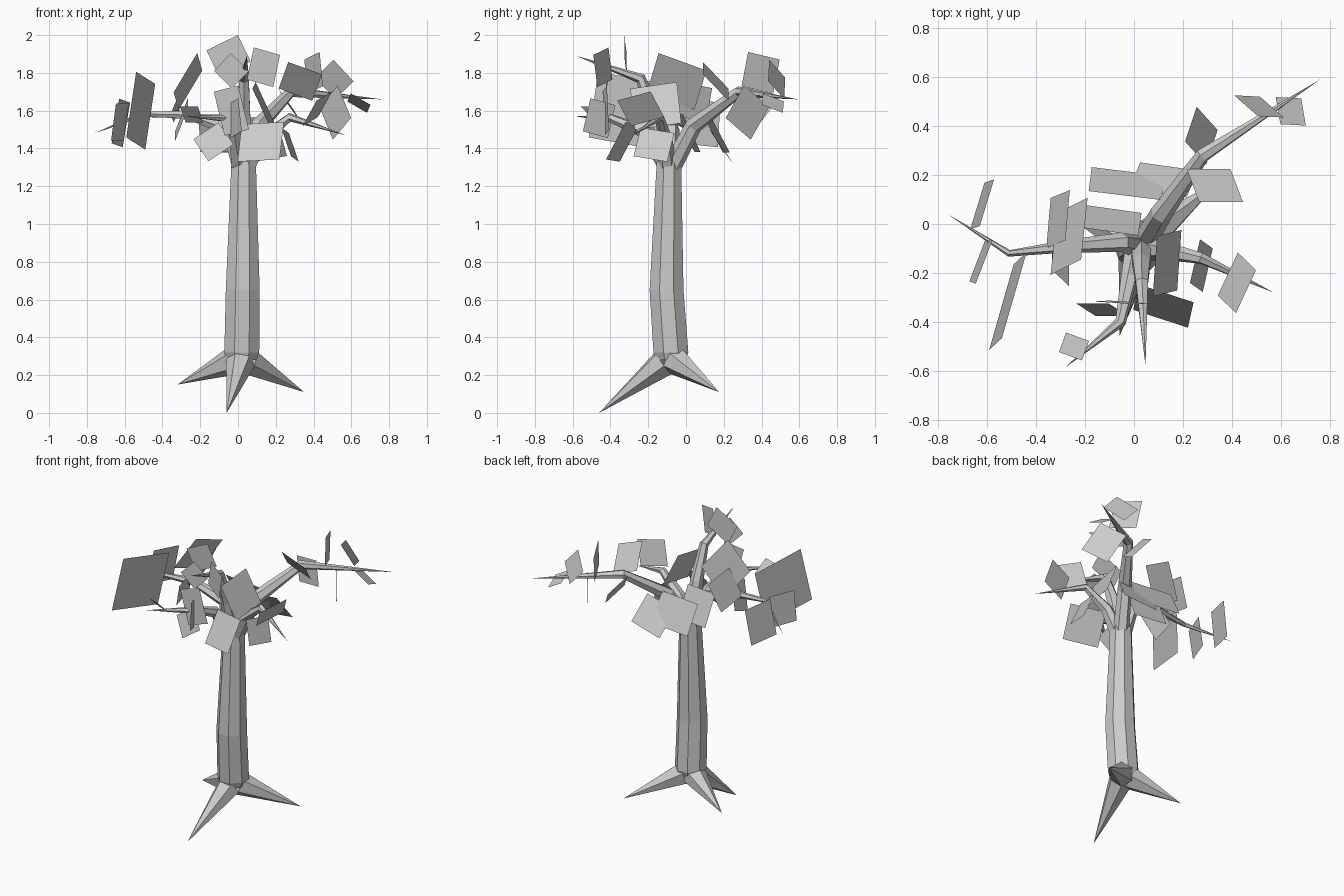
import bpy, bmesh
from math import radians, cos, sin, tau
from mathutils import Vector, Euler

UP = Vector((0, 0, 1))


def finish(bm, name):
    mesh = bpy.data.meshes.new(name)
    bm.to_mesh(mesh)
    bm.free()
    bpy.context.collection.objects.link(bpy.data.objects.new(name, mesh))


def limb(name, path, radii, sides=6, flat=False):
    """Faceted tube along a path; a zero radius closes to a point."""
    bm = bmesh.new()
    pts = [Vector(p) for p in path]
    rings = []
    for i, (p, r) in enumerate(zip(pts, radii)):
        if r == 0:
            rings.append([bm.verts.new(p)])
            continue
        a, b = pts[max(i - 1, 0)], pts[min(i + 1, len(pts) - 1)]
        d = (p - a).normalized() + (b - p).normalized()
        q = UP.rotation_difference(UP if flat else d)
        rings.append([bm.verts.new(p + q @ Vector((r * cos(tau * (k + .5) / sides),
                                                   r * sin(tau * (k + .5) / sides), 0)))
                      for k in range(sides)])
    for a, b in zip(rings, rings[1:]):
        for k in range(sides):
            n = (k + 1) % sides
            bm.faces.new([a[k], a[n], b[0]] if len(b) == 1 else [a[k], a[n], b[n], b[k]])
    bm.faces.new(rings[0][::-1])
    if len(rings[-1]) > 1:
        bm.faces.new(rings[-1])
    finish(bm, name)


def leaves(name, specs):
    """Flat cards: centre, width, height, heading, slope, lean (degrees)."""
    bm = bmesh.new()
    for x, y, z, w, h, heading, slope, lean in specs:
        m = Euler((radians(-lean), radians(-slope), radians(heading))).to_matrix()
        bm.faces.new([bm.verts.new(Vector((x, y, z)) + m @ Vector((sx * w / 2, 0, sz * h / 2)))
                      for sx, sz in ((-1, -1), (1, -1), (1, 1), (-1, 1))])
    finish(bm, name)


# Trunk
limb("trunk", [(.02, -.08, .28), (.02, -.08, .32), (.025, -.103, .65), (.03, -.09, 1.33)],
     [.085, .1, .097, .07], sides=8, flat=True)

# Roots
for side, tip in (("front", (-.06, -.46, 0)), ("left", (-.32, .07, .15)), ("right", (.35, .175, .11))):
    start = Vector((.02, -.08, .295))
    out = (Vector(tip) - start).normalized() * .045
    limb(side + "_root", [start + out, tip], [.078, 0])

# Branches
limb("back_right_branch", [(.045, -.07, 1.31), (.11, .04, 1.52), (.28, .28, 1.7), (.76, .59, 1.66)],
     [.05, .045, .03, 0])
limb("left_branch", [(.01, -.09, 1.31), (-.05, -.075, 1.5), (-.27, -.09, 1.58), (-.51, -.12, 1.58),
                     (-.76, .04, 1.48)], [.05, .04, .026, .014, 0])
limb("front_branch", [(.03, -.1, 1.31), (.03, -.16, 1.56), (.032, -.24, 1.77), (.047, -.58, 1.89)],
     [.05, .041, .029, 0])
limb("front_left_branch", [(.01, -.1, 1.31), (-.02, -.22, 1.49), (-.055, -.4, 1.56), (-.28, -.585, 1.57)],
     [.05, .036, .023, 0])
limb("right_branch", [(.05, -.1, 1.31), (.13, -.11, 1.45), (.275, -.14, 1.565), (.57, -.28, 1.47)],
     [.05, .038, .024, 0])

# Leaf cards, grouped by branch
leaves("left_leaves", [
    (-.515, -.315, 1.6, .37, .355, 74, -10, -6),
    (-.62, .08, 1.535, .2, .24, 73, -6, -8),
    (-.625, -.15, 1.54, .19, .2, 69, 0, -8),
    (-.265, -.05, 1.755, .27, .25, 84, -20, -28),
    (-.31, .02, 1.65, .21, .2, 85, -12, -22),
    (-.3, -.15, 1.55, .15, .2, 90, 20, -20),
    (-.09, .015, 1.48, .23, .22, -8, 0, -25)])
leaves("back_right_leaves", [
    (-.03, .165, 1.47, .3, .21, -7, 0, -28),
    (.12, .18, 1.42, .24, .2, -8, 10, -35),
    (.33, .157, 1.755, .19, .2, 0, -20, -42),
    (.275, .36, 1.625, .175, .17, -48, -43, -50),
    (.4, .395, 1.8, .19, .185, -64, 12, 0),
    (.515, .325, 1.59, .2, .21, -54, 35, 0),
    (.51, .48, 1.765, .155, .16, -3, -47, -30),
    (.64, .46, 1.64, .12, .12, -3, -30, -66)])
leaves("front_leaves", [
    (-.05, -.32, 1.89, .185, .155, -4, 26, -3),
    (-.035, -.42, 1.81, .13, .135, 10, 45, 0),
    (.135, -.44, 1.83, .165, .175, -30, -14, 0),
    (.135, -.16, 1.625, .25, .24, 86, 8, 24)])
leaves("front_left_leaves", [
    (-.035, -.425, 1.6, .135, .24, 10, 14, 0),
    (-.13, -.35, 1.435, .16, .15, 0, 34, 20),
    (-.245, -.5, 1.58, .1, .12, -20, 0, -45),
    (-.02, -.46, 1.56, .15, .18, 115, -14, 0)])
leaves("right_leaves", [
    (.42, -.24, 1.61, .2, .17, 65, 14, -35),
    (.275, -.17, 1.42, .185, .165, 77, -9, 21),
    (.12, -.335, 1.435, .235, .225, -18, 3, 28)])
